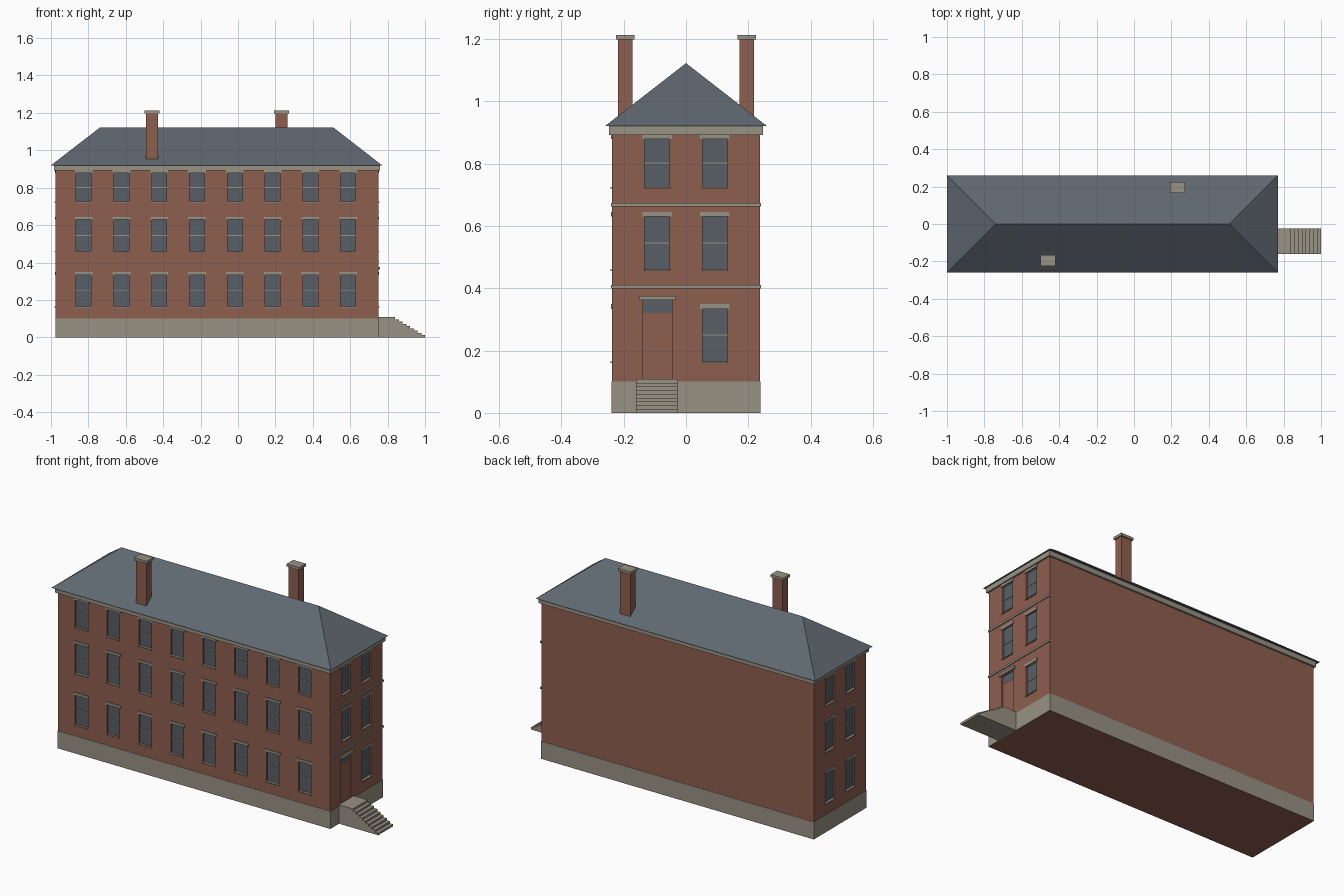
import bpy
import bmesh

default = bpy.data.objects.get("Cube")
if default:
    bpy.data.objects.remove(default, do_unlink=True)


def material(name, *srgb):
    linear = [((c / 255 + 0.055) / 1.055) ** 2.4 for c in srgb] + [1]
    mat = bpy.data.materials.new(name)
    mat.use_nodes = True
    mat.diffuse_color = linear
    bsdf = next(n for n in mat.node_tree.nodes if n.type == 'BSDF_PRINCIPLED')
    bsdf.inputs["Base Color"].default_value = linear
    return mat


BRICK = material("brick red", 143, 94, 80)
STONE = material("pale stone", 152, 146, 132)
SLATE = material("roof slate", 95, 103, 112)
GLASS = material("window glass", 88, 95, 102)


def finish(bm, name, *mats):
    bmesh.ops.recalc_face_normals(bm, faces=bm.faces)
    mesh = bpy.data.meshes.new(name)
    bm.to_mesh(mesh)
    bm.free()
    for mat in mats:
        mesh.materials.append(mat)
    obj = bpy.data.objects.new(name, mesh)
    bpy.context.collection.objects.link(obj)
    return obj


def boxes(name, mat, bounds):
    """One object made of boxes given as x0, x1, y0, y1, z0, z1."""
    bm = bmesh.new()
    for x0, x1, y0, y1, z0, z1 in bounds:
        verts = bmesh.ops.create_cube(bm, size=1)["verts"]
        for v in verts:
            v.co.x = x1 if v.co.x > 0 else x0
            v.co.y = y1 if v.co.y > 0 else y0
            v.co.z = z1 if v.co.z > 0 else z0
    return finish(bm, name, mat)


# Wall planes
LEFT, RIGHT, HALF = -0.975, 0.75, 0.237
RECESS = 0.01


def on_wall(side, u, width, z0, z1, inner, outer):
    """Box on a wall; inner and outer are distances out from its plane."""
    a, b = u - width / 2, u + width / 2
    if side == "front":
        return a, b, -HALF - outer, -HALF - inner, z0, z1
    if side == "right":
        return RIGHT + inner, RIGHT + outer, a, b, z0, z1
    return LEFT - outer, LEFT - inner, a, b, z0, z1


# Window layout: wall, centre, bottom, top, lintel top
rows = [(0.165, 0.334, 0.349), (0.46, 0.63, 0.644), (0.725, 0.878, 0.892)]
windows = []
for row, (low, high, lintel) in enumerate(rows):
    for i in range(8):
        windows.append(("front", -0.825 + 0.202 * i, low, high, lintel))
    for y in (-0.0925, 0.0925):
        windows.append(("left", y, low, high, lintel))
        if row > 0 or y > 0:
            windows.append(("right", y, low, high, lintel))

openings, panes, rails, lintels, sills = [], [], [], [], []
for side, u, low, high, lintel in windows:
    middle = (low + high) / 2
    openings.append(on_wall(side, u, 0.08, low, high, -RECESS, 0.03))
    panes.append(on_wall(side, u, 0.08, low, high, -RECESS - 0.004, -RECESS + 0.001))
    rails.append(on_wall(side, u, 0.08, middle - 0.002, middle + 0.002, -RECESS, -RECESS + 0.004))
    lintels.append(on_wall(side, u, 0.094, high, lintel, -RECESS, 0.004))
    sills.append(on_wall(side, u, 0.084, low - 0.005, low, -RECESS, 0.006))

# Doorway with transom light and hood
DOOR = -0.0915
openings.append(on_wall("right", DOOR, 0.094, 0.1, 0.362, -RECESS, 0.03))
panes.append(on_wall("right", DOOR, 0.094, 0.32, 0.362, -RECESS - 0.004, -RECESS + 0.001))
lintels.append(on_wall("right", DOOR, 0.118, 0.362, 0.375, -RECESS, 0.01))

# Brick walls with the openings cut in
walls = boxes("brick_walls", BRICK, [(LEFT, RIGHT, -HALF, HALF, 0.09, 0.91)])
cutter = boxes("opening_cutter", BRICK, openings)
cutter.hide_render = True
cut = walls.modifiers.new("openings", 'BOOLEAN')
cut.operation = 'DIFFERENCE'
cut.solver = 'EXACT'
cut.object = cutter
bpy.context.view_layer.objects.active = walls
bpy.ops.object.modifier_apply(modifier=cut.name)
bpy.data.objects.remove(cutter, do_unlink=True)

boxes("window_panes", GLASS, panes)
boxes("window_rails", STONE, rails)
boxes("window_lintels", STONE, lintels)
boxes("window_sills", STONE, sills)

# Stone base, brick coloured underneath
base = boxes("foundation", STONE, [(LEFT - 0.002, RIGHT + 0.002, -HALF - 0.002, HALF + 0.002, 0, 0.1)])
base.data.materials.append(BRICK)
for face in base.data.polygons:
    face.material_index = 1 if face.normal.z < -0.5 else 0

# String courses on the entrance end, and cornice all round
boxes("string_courses", STONE, [
    on_wall("right", 0, 2 * HALF + 0.006, z, z + 0.011, -0.004, 0.005) for z in (0.399, 0.662)])
boxes("cornice", STONE, [(LEFT - 0.01, RIGHT + 0.01, -0.247, 0.247, 0.892, 0.92)])

# Hipped roof
bm = bmesh.new()
eave = [bm.verts.new((x, y, 0.92)) for x, y in ((-1, -0.26), (0.77, -0.26), (0.77, 0.26), (-1, 0.26))]
ridge = [bm.verts.new((x, 0, 1.122)) for x in (-0.738, 0.51)]
bm.faces.new(eave)
bm.faces.new((eave[0], eave[1], ridge[1], ridge[0]))
bm.faces.new((eave[2], eave[3], ridge[0], ridge[1]))
bm.faces.new((eave[1], eave[2], ridge[1]))
bm.faces.new((eave[3], eave[0], ridge[0]))
finish(bm, "hipped_roof", SLATE)

# Chimneys
for name, x, y in (("front_chimney", -0.46, -0.195), ("back_chimney", 0.232, 0.195)):
    boxes(name, BRICK, [(x - 0.032, x + 0.032, y - 0.023, y + 0.023, 0.93, 1.2)])
    boxes(name + "_cap", STONE, [(x - 0.04, x + 0.04, y - 0.03, y + 0.03, 1.198, 1.213)])

# Entrance steps: one stepped profile, extruded across
STEPS, TOP = 9, 0.108
run, rise = 0.16 / (STEPS - 1), TOP / STEPS
profile = [(RIGHT, 0), (RIGHT, TOP)]
for i in range(STEPS):
    x = 0.84 + run * i
    profile += [(x, TOP - rise * i), (x, TOP - rise * (i + 1))]
bm = bmesh.new()
side = bm.faces.new([bm.verts.new((x, -0.16, z)) for x, z in profile])
extruded = bmesh.ops.extrude_face_region(bm, geom=[side])["geom"]
bmesh.ops.translate(bm, vec=(0, 0.135, 0), verts=[g for g in extruded if isinstance(g, bmesh.types.BMVert)])
finish(bm, "entrance_steps", STONE)
